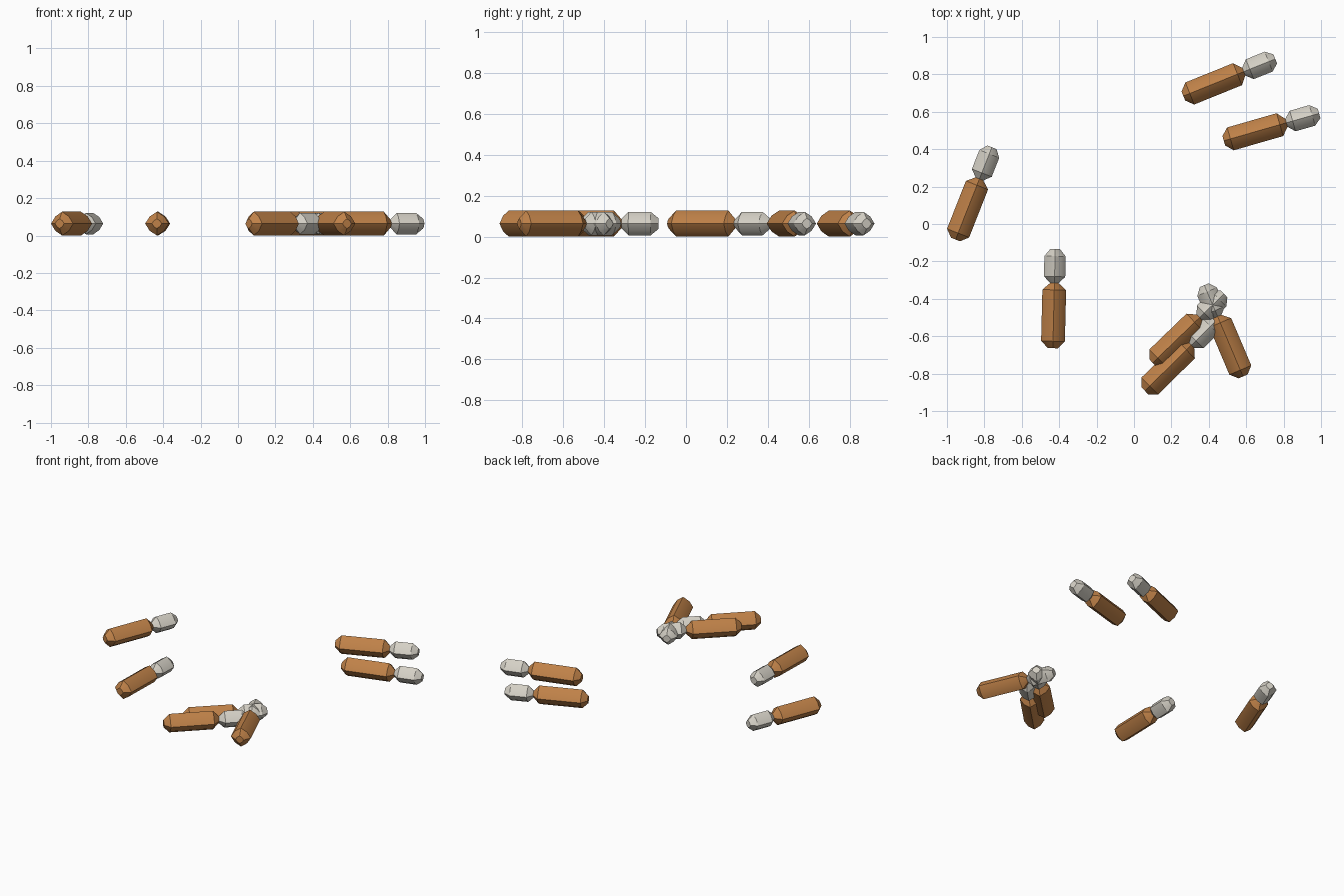
import bpy, bmesh, math
from mathutils import Matrix, Vector

if "Cube" in bpy.data.objects:
    bpy.data.objects.remove(bpy.data.objects["Cube"])

R = 0.0635  # lying height of each piece's axis


def material(name, rgb):
    m = bpy.data.materials.new(name)
    m.diffuse_color = (*rgb, 1)
    m.use_nodes = True
    m.node_tree.nodes["Principled BSDF"].inputs["Base Color"].default_value = m.diffuse_color
    return m


BROWN = material("brown", (0.52, 0.22, 0.065))
PALE = material("pale", (0.66, 0.63, 0.56))


def faceted_rod(name, profile, mat, start, angle):
    """Eight-sided rod along local x from (x, radius) pairs; diagonals pulled in."""
    bm = bmesh.new()
    rings = []
    for x, r in profile:
        ring = []
        for i in range(8):
            a = i * math.pi / 4
            k = r * (0.86 if i % 2 else 1.0)
            ring.append(bm.verts.new((x, k * math.cos(a), k * math.sin(a))))
        rings.append(ring)
    for a, b in zip(rings, rings[1:]):
        for i in range(8):
            j = (i + 1) % 8
            bm.faces.new((a[i], a[j], b[j], b[i]))
    bm.faces.new(rings[0])
    bm.faces.new(rings[-1])
    bmesh.ops.recalc_face_normals(bm, faces=bm.faces)
    me = bpy.data.meshes.new(name)
    bm.to_mesh(me)
    bm.free()
    me.materials.append(mat)
    ob = bpy.data.objects.new(name, me)
    ob.matrix_world = (Matrix.Translation(Vector((*start, R)))
                       @ Matrix.Rotation(math.radians(angle), 4, 'Z'))
    bpy.context.collection.objects.link(ob)
    bpy.ops.object.select_all(action='DESELECT')
    ob.select_set(True)
    bpy.context.view_layer.objects.active = ob
    bpy.ops.object.shade_smooth_by_angle(angle=math.radians(30))


# brown body and pale tip share a narrow joint
BODY = [(0, 0.026), (0.037, R), (0.312, R), (0.352, 0.018)]
TIP = [(0.346, 0.02), (0.383, 0.057), (0.492, 0.057), (0.53, 0.026)]

# start x, start y, heading in degrees
PLACES = [
    (-0.954, -0.083, 68.5),
    (-0.434, -0.664, 88.6),
    (0.264, 0.684, 22),
    (0.480, 0.445, 16),
    (0.100, -0.742, 44),
    (0.058, -0.892, 44.5),
    (0.583, -0.815, 113),
]

for n, (x, y, ang) in enumerate(PLACES, 1):
    faceted_rod(f"body_{n}", BODY, BROWN, (x, y), ang)
    faceted_rod(f"tip_{n}", TIP, PALE, (x, y), ang)
